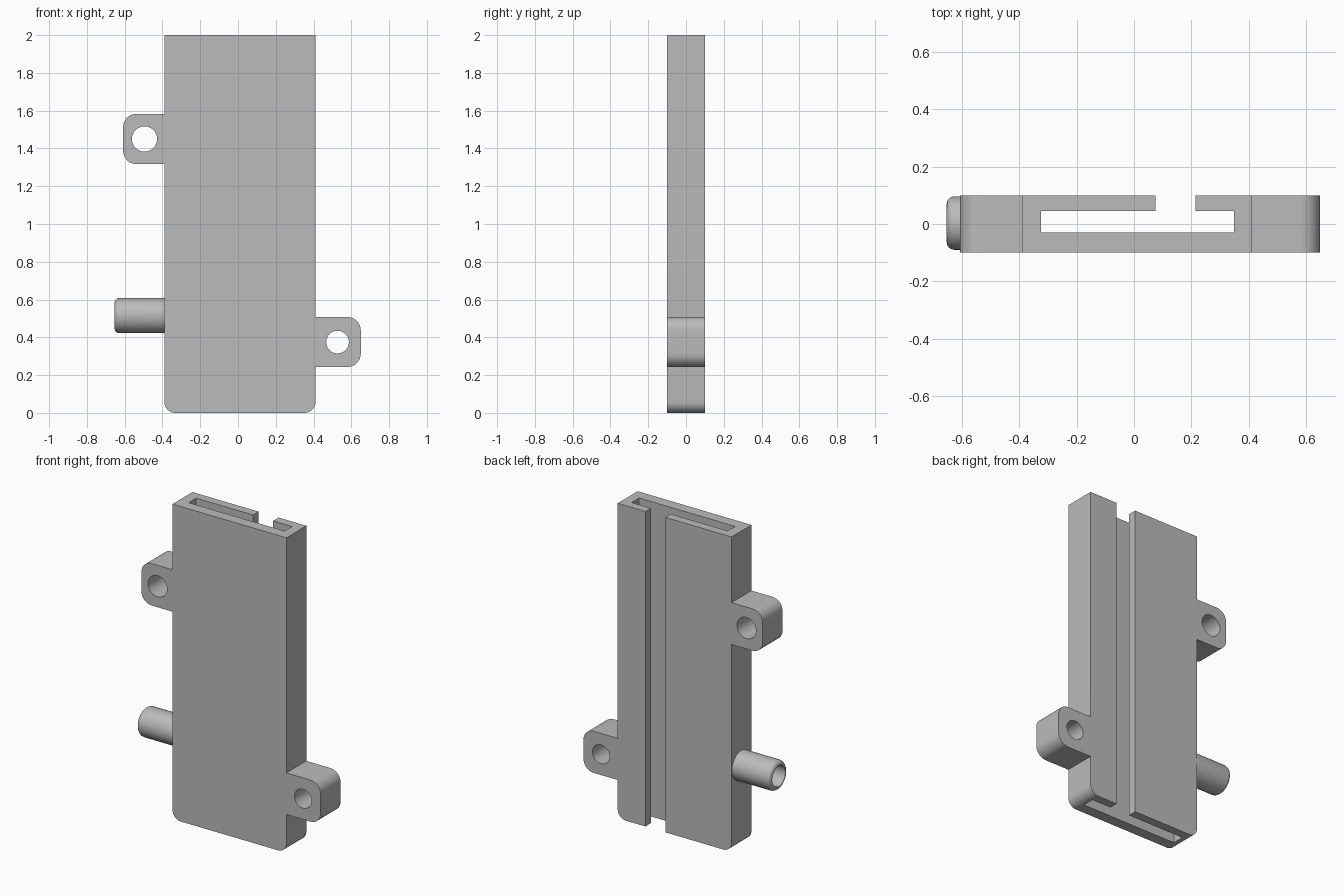
import bpy, bmesh, math
from mathutils import Matrix, Vector

cube = bpy.data.objects.get("Cube")
if cube:
    bpy.data.objects.remove(cube, do_unlink=True)

grey = bpy.data.materials.new("light_grey")
grey.use_nodes = True
grey.diffuse_color = (0.5, 0.5, 0.5, 1)
grey.node_tree.nodes["Principled BSDF"].inputs["Base Color"].default_value = (0.5, 0.5, 0.5, 1)

DEPTH = 0.1            # half thickness in y
LEFT, RIGHT = -0.39, 0.41
TUBE_Z = 0.515


def finish(name, bm):
    bmesh.ops.recalc_face_normals(bm, faces=bm.faces)
    mesh = bpy.data.meshes.new(name)
    bm.to_mesh(mesh)
    bm.free()
    mesh.materials.append(grey)
    obj = bpy.data.objects.new(name, mesh)
    bpy.context.collection.objects.link(obj)
    return obj


def activate(obj):
    bpy.ops.object.select_all(action='DESELECT')
    obj.select_set(True)
    bpy.context.view_layer.objects.active = obj


def smooth(obj):
    activate(obj)
    bpy.ops.object.shade_smooth_by_angle(angle=math.radians(30))


def prism(points, direction):
    """Extrude a closed outline along a direction."""
    bm = bmesh.new()
    face = bm.faces.new([bm.verts.new(p) for p in points])
    result = bmesh.ops.extrude_face_region(bm, geom=[face])
    verts = [v for v in result["geom"] if isinstance(v, bmesh.types.BMVert)]
    bmesh.ops.translate(bm, verts=verts, vec=direction)
    return bm


def round_edges(bm, test, radius):
    edges = [e for e in bm.edges if test(*(v.co for v in e.verts))]
    bmesh.ops.bevel(bm, geom=edges, offset=radius, segments=8,
                    profile=0.5, affect='EDGES')


def drill(obj, centre, radius, length, axis):
    """Cut a round hole along an axis."""
    bm = bmesh.new()
    turn = Vector((0, 0, 1)).rotation_difference(Vector(axis)).to_matrix().to_4x4()
    bmesh.ops.create_cone(bm, cap_ends=True, segments=48, radius1=radius,
                          radius2=radius, depth=length,
                          matrix=Matrix.Translation(centre) @ turn)
    cutter = finish("hole_cutter", bm)
    cutter.hide_render = True
    mod = obj.modifiers.new("hole", 'BOOLEAN')
    mod.operation = 'DIFFERENCE'
    mod.solver = 'EXACT'
    mod.object = cutter
    activate(obj)
    bpy.ops.object.modifier_apply(modifier=mod.name)
    bpy.data.objects.remove(cutter, do_unlink=True)


# Sleeve body: C-shaped section, open along the back, rounded bottom corners
section = [(LEFT, -DEPTH), (RIGHT, -DEPTH), (RIGHT, DEPTH), (0.215, DEPTH),
           (0.215, 0.045), (0.35, 0.045), (0.35, -0.03), (-0.325, -0.03),
           (-0.325, 0.045), (0.075, 0.045), (0.075, DEPTH), (LEFT, DEPTH)]
bm = prism([(x, y, 0) for x, y in section], (0, 0, 2))
round_edges(bm, lambda a, b: a.z < 0.01 and b.z < 0.01 and a.x == b.x
            and abs(a.y - b.y) > 0.19, 0.058)
body = finish("sleeve_body", bm)
drill(body, (-0.38, 0.003, TUBE_Z), 0.066, 0.12, (1, 0, 0))
smooth(body)


# Side mounting tabs with a through hole
def mounting_tab(name, inner, outer, bottom, top, hole_x, hole_r):
    outline = [(inner, bottom), (outer, bottom), (outer, top), (inner, top)]
    bm = prism([(x, -DEPTH, z) for x, z in outline], (0, 2 * DEPTH, 0))
    round_edges(bm, lambda a, b: abs(a.x - outer) < 0.001
                and abs(b.x - outer) < 0.001 and abs(a.y - b.y) > 0.1, 0.07)
    tab = finish(name, bm)
    drill(tab, (hole_x, 0, (bottom + top) / 2), hole_r, 1, (0, 1, 0))
    smooth(tab)


mounting_tab("upper_right_tab", LEFT, -0.608, 1.317, 1.583, -0.495, 0.067)
mounting_tab("lower_left_tab", RIGHT, 0.65, 0.243, 0.507, 0.527, 0.06)

# Hollow side tube with a rounded lip, spun around the x axis
OUTER, BORE, END = 0.093, 0.066, -0.654
lip = OUTER - BORE
profile = [(LEFT, BORE), (LEFT, OUTER)]
for i in range(7):
    a = math.radians(15 * i)
    profile.append((END + lip * (1 - math.sin(a)), BORE + lip * math.cos(a)))
bm = bmesh.new()
ring = [bm.verts.new((x, 0.003, TUBE_Z + r)) for x, r in profile]
edges = [bm.edges.new((ring[i], ring[(i + 1) % len(ring)])) for i in range(len(ring))]
bmesh.ops.spin(bm, geom=ring + edges, cent=(0, 0.003, TUBE_Z), axis=(1, 0, 0),
               angle=2 * math.pi, steps=48, use_merge=True)
bmesh.ops.remove_doubles(bm, verts=bm.verts, dist=0.0001)
smooth(finish("side_tube", bm))
